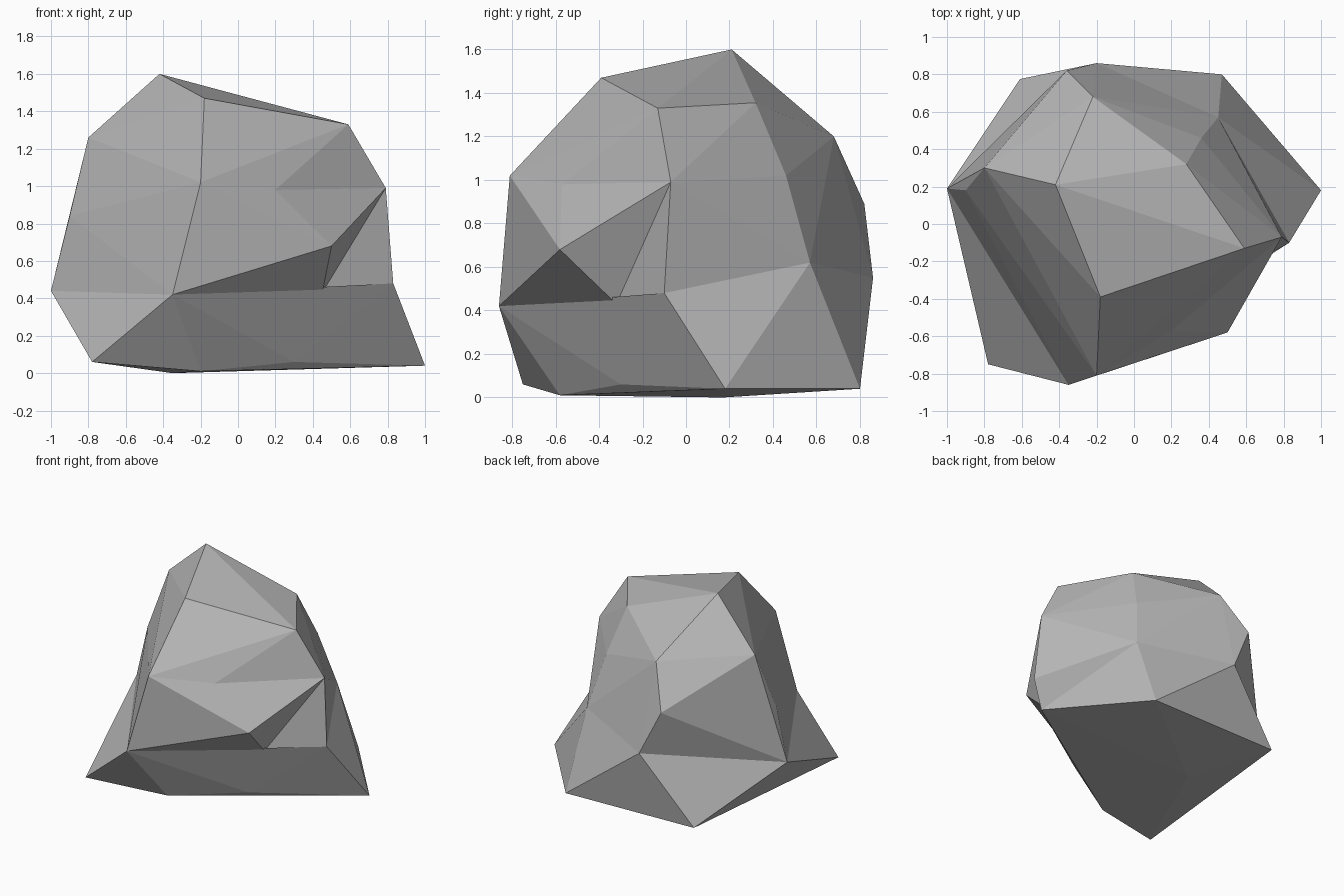
import bpy
import bmesh

old = bpy.data.objects.get("Cube")
if old:
    bpy.data.objects.remove(old, do_unlink=True)

# One grey stone material
stone = bpy.data.materials.new("stone grey")
stone.use_nodes = True
grey = (0.47, 0.47, 0.47, 1)
stone.diffuse_color = grey
stone.node_tree.nodes["Principled BSDF"].inputs["Base Color"].default_value = grey

# Corners of the upper boulder
upper_points = {
    "peak": (-.42, .21, 1.6),
    "crown_front": (-.18, -.39, 1.47),
    "crown_left": (.59, -.13, 1.33),
    "crown_back": (.28, .32, 1.355),
    "shoulder_back": (-.22, .68, 1.2),
    "back_mid": (-.36, .82, .89),
    "back_left": (.36, .46, 1.02),
    "left_mid": (.79, -.07, .99),
    "overhang_tip": (.5, -.58, .68),
    "front_brow": (-.2, -.81, 1.02),
    "right_mid": (-.9, .18, .84),
    "shoulder_right": (-.8, .3, 1.26),
}

# Waist shared by the boulder and its foot
waist_points = {
    "waist_front": (-.35, -.86, .42),
    "waist_left": (.83, -.1, .48),
    "waist_back_left": (.45, .57, .62),
    "waist_back": (-.2, .86, .55),
    "waist_right": (-1, .19, .44),
}

# Corners of the spreading foot
foot_points = {
    "foot_front_right": (-.78, -.75, .06),
    "foot_front": (-.2, -.58, .01),
    "foot_front_left": (.3, -.3, .06),
    "foot_left": (1, .18, .04),
    "foot_back_left": (.47, .8, .04),
    "foot_back_right": (-.61, .775, .05),
    "foot_under": (-.35, .17, 0),
}

bm = bmesh.new()
corner = {}
for group in (upper_points, waist_points, foot_points):
    for name, position in group.items():
        corner[name] = bm.verts.new(position)
waist = {corner[name] for name in waist_points}


def wrap(group):
    """Wrap a convex skin round a group and the waist, leaving the waist open."""
    verts = [corner[name] for name in group] + list(waist)
    bmesh.ops.convex_hull(bm, input=verts, use_existing_faces=False)
    lids = [face for face in bm.faces if waist.issuperset(face.verts)]
    bmesh.ops.delete(bm, geom=lids, context='FACES_ONLY')
    loose = [edge for edge in bm.edges if not edge.link_faces]
    for edge in loose:
        bm.edges.remove(edge)


def dent(start, end, position):
    """Replace the ridge between two corners by a chipped hollow."""
    a, b = corner[start], corner[end]
    ridge = bm.edges.get((a, b))
    if ridge is None:
        return
    tips = [v for face in ridge.link_faces for v in face.verts if v not in (a, b)]
    bm.edges.remove(ridge)
    hollow = bm.verts.new(position)
    for end_corner in (a, b):
        for tip in tips:
            bm.faces.new((end_corner, tip, hollow))


# Upper boulder with a chipped front and an undercut, then the foot
wrap(upper_points)
dent("crown_left", "overhang_tip", (.2, -.57, .98))
dent("overhang_tip", "waist_left", (.45, -.32, .43))
wrap(foot_points)

bmesh.ops.recalc_face_normals(bm, faces=bm.faces[:])
mesh = bpy.data.meshes.new("boulder")
bm.to_mesh(mesh)
bm.free()
mesh.materials.append(stone)
boulder = bpy.data.objects.new("boulder", mesh)
bpy.context.collection.objects.link(boulder)
